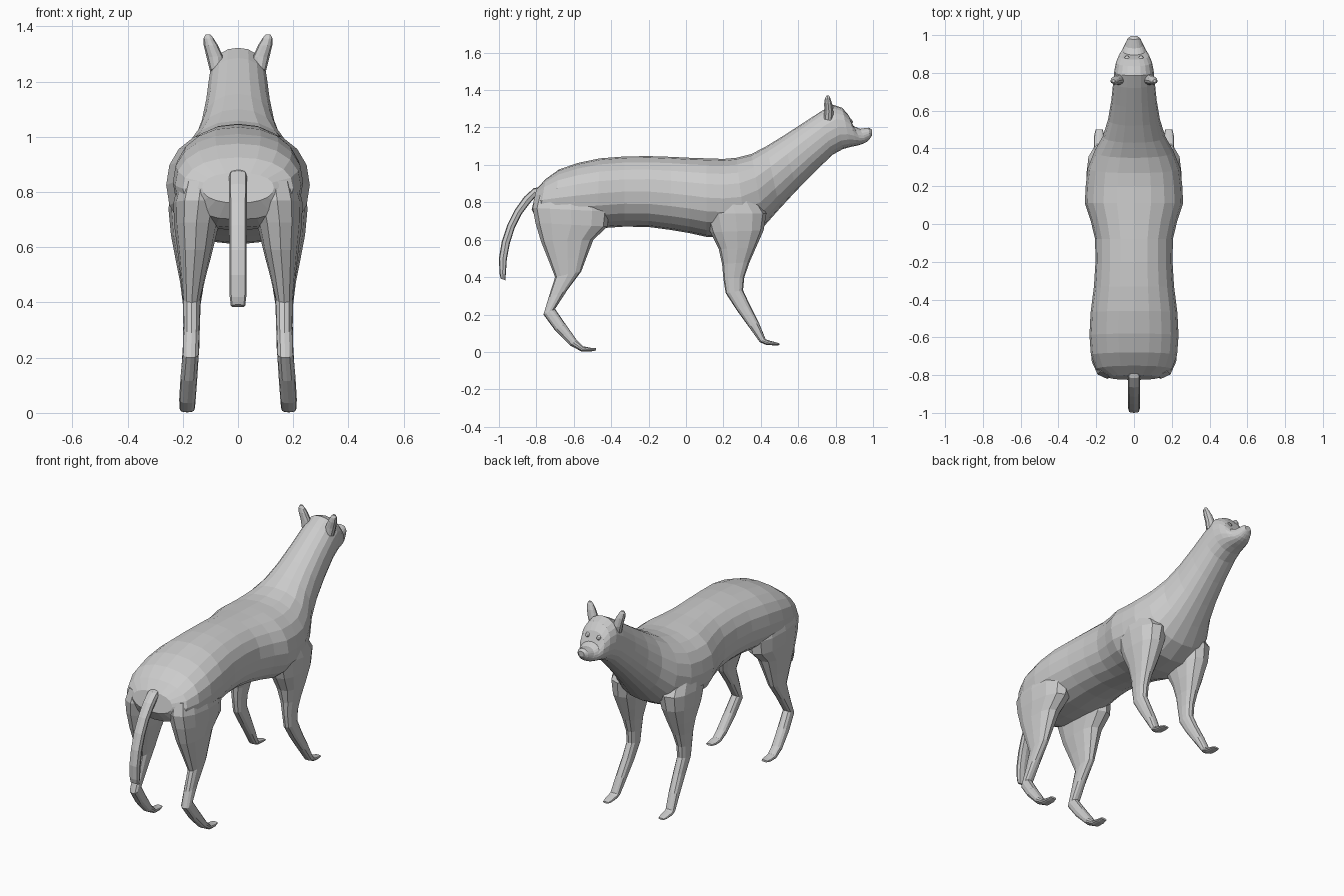
import bpy, bmesh, math


def loft(name, sections, n=16, power=1.0, flip=False):
    """Skin oval rings; section = (y, z of lower/back edge, y, z of upper/front edge, x min, x max)."""
    bm = bmesh.new()
    rings = []
    s = -1 if flip else 1
    for ya, za, yb, zb, x0, x1 in sections:
        ring = []
        for i in range(n):
            a = 2 * math.pi * i / n
            c, d = math.cos(a), math.sin(a)
            c = math.copysign(abs(c) ** power, c)
            d = math.copysign(abs(d) ** power, d)
            t = (d + 1) / 2
            x = (x0 + x1) / 2 + c * (x1 - x0) / 2
            ring.append(bm.verts.new((s * x, ya + (yb - ya) * t, za + (zb - za) * t)))
        rings.append(ring)
    for r, q in zip(rings, rings[1:]):
        for i in range(n):
            j = (i + 1) % n
            bm.faces.new((r[i], r[j], q[j], q[i]))
    bm.faces.new(rings[0])
    bm.faces.new(rings[-1])
    bmesh.ops.recalc_face_normals(bm, faces=bm.faces)
    me = bpy.data.meshes.new(name)
    bm.to_mesh(me)
    bm.free()
    ob = bpy.data.objects.new(name, me)
    bpy.context.collection.objects.link(ob)
    return ob


# Torso, neck and head: bottom y z, top y z, half width
body = [
    (-.825, .76, -.80, .87, .13), (-.79, .70, -.75, .925, .20), (-.71, .67, -.68, .975, .228),
    (-.60, .66, -.58, 1.01, .236), (-.48, .66, -.46, 1.035, .23), (-.33, .67, -.33, 1.045, .212),
    (-.2, .668, -.2, 1.047, .204), (-.08, .652, -.08, 1.043, .206), (.02, .635, .02, 1.038, .23),
    (.11, .615, .11, 1.035, .26), (.2, .61, .2, 1.032, .256), (.32, .62, .27, 1.038, .245),
    (.42, .675, .35, 1.058, .21), (.50, .765, .43, 1.10, .165), (.59, .862, .52, 1.155, .137),
    (.69, .965, .62, 1.22, .12), (.785, 1.055, .72, 1.285, .11), (.84, 1.085, .785, 1.322, .104),
    (.88, 1.096, .835, 1.305, .095), (.915, 1.103, .87, 1.265, .08), (.945, 1.112, .895, 1.208, .062),
    (.965, 1.122, .93, 1.193, .049), (.982, 1.138, .978, 1.199, .035), (.995, 1.158, .995, 1.188, .018)]
loft("body", [(a, b, c, d, -w, w) for a, b, c, d, w in body], 20, 0.9)

# Legs: back edge y z, front edge y z, inner x, outer x
hind = [
    (-.80, .84, -.44, .84, .05, .215), (-.82, .77, -.41, .75, .05, .234), (-.805, .69, -.42, .67, .07, .231),
    (-.775, .59, -.495, .60, .09, .22), (-.735, .49, -.53, .51, .115, .209),
    (-.70, .40, -.56, .43, .135, .2), (-.735, .29, -.635, .33, .138, .198),
    (-.762, .20, -.70, .23, .142, .2), (-.70, .115, -.645, .15, .147, .208),
    (-.62, .035, -.585, .065, .153, .213), (-.56, .003, -.55, .03, .156, .212),
    (-.51, .002, -.51, .022, .158, .21), (-.482, .008, -.482, .02, .165, .203)]
front = [
    (.09, .85, .36, .85, .05, .235), (.10, .74, .43, .74, .06, .252), (.13, .64, .415, .65, .08, .243),
    (.175, .55, .375, .56, .10, .226), (.193, .47, .34, .48, .122, .21), (.20, .39, .312, .40, .135, .2),
    (.212, .315, .305, .33, .138, .198), (.27, .225, .342, .25, .14, .2), (.335, .135, .39, .155, .147, .206),
    (.395, .052, .425, .07, .155, .212), (.43, .037, .435, .064, .158, .213),
    (.475, .035, .475, .053, .16, .21), (.5, .036, .5, .046, .165, .203)]
# Ears: upright flattened cups
ear = [
    (.735, 1.245, .785, 1.235, .05, .102), (.738, 1.29, .79, 1.28, .052, .113),
    (.738, 1.33, .782, 1.33, .072, .124), (.742, 1.355, .772, 1.357, .088, .125),
    (.75, 1.37, .765, 1.37, .1, .118)]
# Eyes: small raised ovals on the face
eye = [
    (.865, 1.215, .85, 1.247, .024, .05), (.89, 1.224, .876, 1.25, .024, .05),
    (.894, 1.23, .884, 1.246, .029, .045)]
for side, flip in (("right", False), ("left", True)):
    loft("hind_leg_" + side, hind, 12, 0.85, flip)
    loft("front_leg_" + side, front, 12, 0.85, flip)
    loft("ear_" + side, ear, 10, 1.0, flip)
    loft("eye_" + side, eye, 8, 1.0, flip)

# Tail: outer edge y z, inner edge y z, half width
tail = [
    (-.77, .885, -.77, .84, .025), (-.815, .875, -.80, .835, .033), (-.865, .83, -.835, .795, .033),
    (-.915, .76, -.88, .735, .032), (-.955, .68, -.915, .665, .032), (-.985, .59, -.942, .58, .031),
    (-1.0, .50, -.958, .495, .031), (-.997, .42, -.963, .42, .03), (-.99, .392, -.966, .383, .026)]
loft("tail", [(a, b, c, d, -w, w) for a, b, c, d, w in tail], 8, 0.6)
